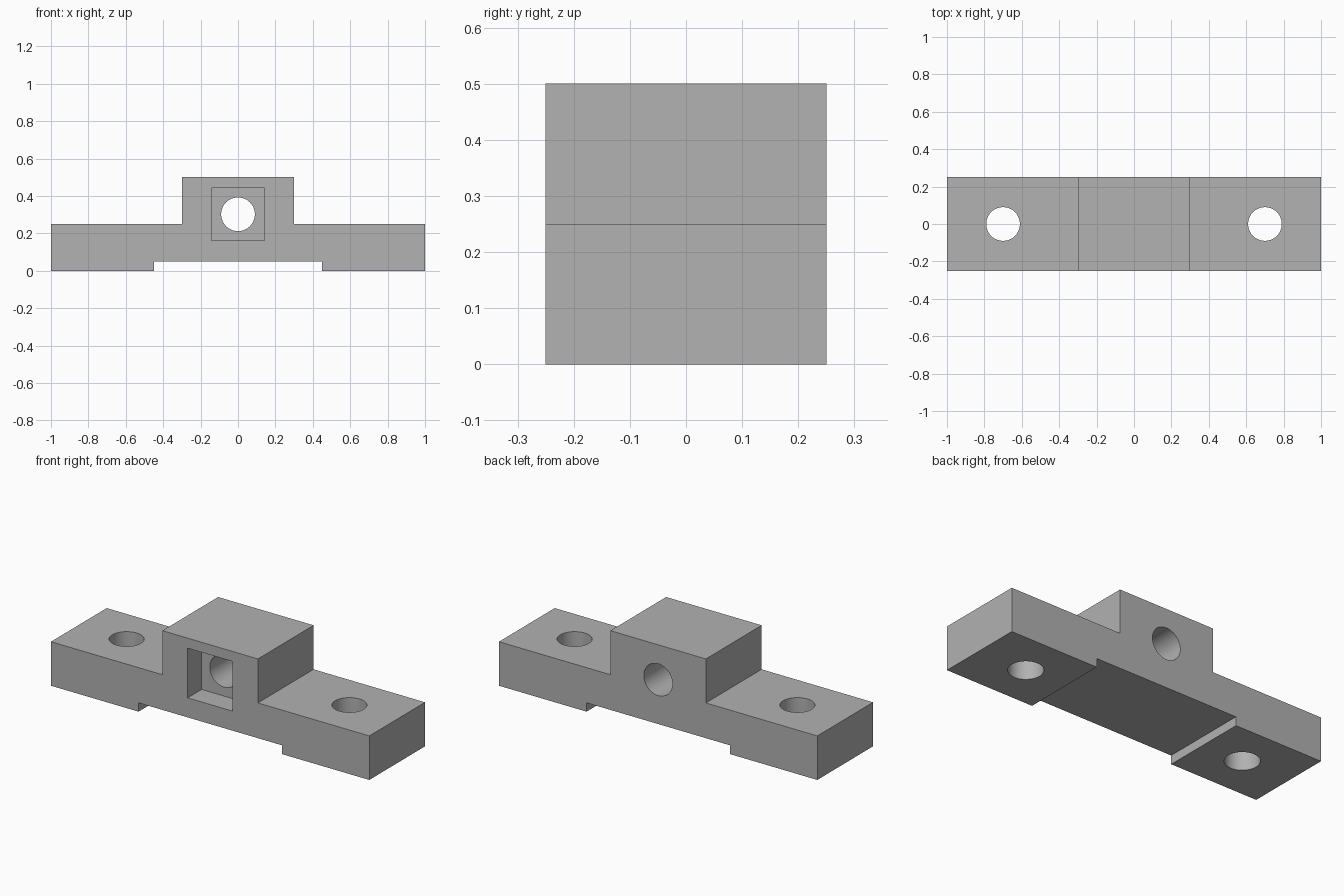
import bpy
import bmesh
from math import pi, radians
from mathutils import Matrix, Vector

cube = bpy.data.objects.get("Cube")
if cube:
    bpy.data.objects.remove(cube, do_unlink=True)

DEPTH = 0.5        # front to back
HOLE_R = 0.09
HOLE_Z = 0.302     # height of the nut pocket and cross bore

grey = bpy.data.materials.new("plain grey")
grey.use_nodes = True
colour = (0.445, 0.445, 0.445, 1)
grey.diffuse_color = colour
grey.node_tree.nodes["Principled BSDF"].inputs["Base Color"].default_value = colour


def make_object(name, bm):
    bmesh.ops.recalc_face_normals(bm, faces=bm.faces)
    mesh = bpy.data.meshes.new(name)
    bm.to_mesh(mesh)
    bm.free()
    mesh.materials.append(grey)
    obj = bpy.data.objects.new(name, mesh)
    bpy.context.collection.objects.link(obj)
    return obj


def cylinder_cutter(name, location, tilt=0):
    bm = bmesh.new()
    matrix = Matrix.Translation(location) @ Matrix.Rotation(tilt, 4, "X")
    bmesh.ops.create_cone(bm, cap_ends=True, segments=64, radius1=HOLE_R,
                          radius2=HOLE_R, depth=1, matrix=matrix)
    return make_object(name, bm)


def box_cutter(name, low, high):
    low, high = Vector(low), Vector(high)
    bm = bmesh.new()
    matrix = Matrix.Translation((low + high) / 2) @ Matrix.Diagonal((*(high - low), 1))
    bmesh.ops.create_cube(bm, size=1, matrix=matrix)
    return make_object(name, bm)


# Body: stepped half profile, mirrored and extruded front to back
half = [(0.45, 0.05), (0.45, 0), (1, 0), (1, 0.25), (0.3, 0.25), (0.3, 0.5)]
profile = half + [(-x, z) for x, z in reversed(half)]
bm = bmesh.new()
face = bm.faces.new([bm.verts.new((x, -DEPTH / 2, z)) for x, z in profile])
swept = bmesh.ops.extrude_face_region(bm, geom=[face])["geom"]
bmesh.ops.translate(bm, vec=(0, DEPTH, 0),
                    verts=[v for v in swept if isinstance(v, bmesh.types.BMVert)])
body = make_object("mounting_block", bm)

# Mounting holes, cross bore and square nut pocket
cutters = [
    cylinder_cutter("left_hole_cutter", (0.7, 0, 0.1)),
    cylinder_cutter("right_hole_cutter", (-0.7, 0, 0.1)),
    cylinder_cutter("cross_bore_cutter", (0, 0, HOLE_Z), pi / 2),
    box_cutter("nut_pocket_cutter", (-0.141, -0.4, HOLE_Z - 0.141),
               (0.141, -0.125, HOLE_Z + 0.141)),
]
bpy.context.view_layer.objects.active = body
body.select_set(True)
for cutter in cutters:
    mod = body.modifiers.new(cutter.name, "BOOLEAN")
    mod.operation = "DIFFERENCE"
    mod.solver = "EXACT"
    mod.object = cutter
    bpy.ops.object.modifier_apply(modifier=mod.name)
    bpy.data.objects.remove(cutter, do_unlink=True)

# Smooth bores with sharp edges
bpy.ops.object.shade_smooth_by_angle(angle=radians(30))
